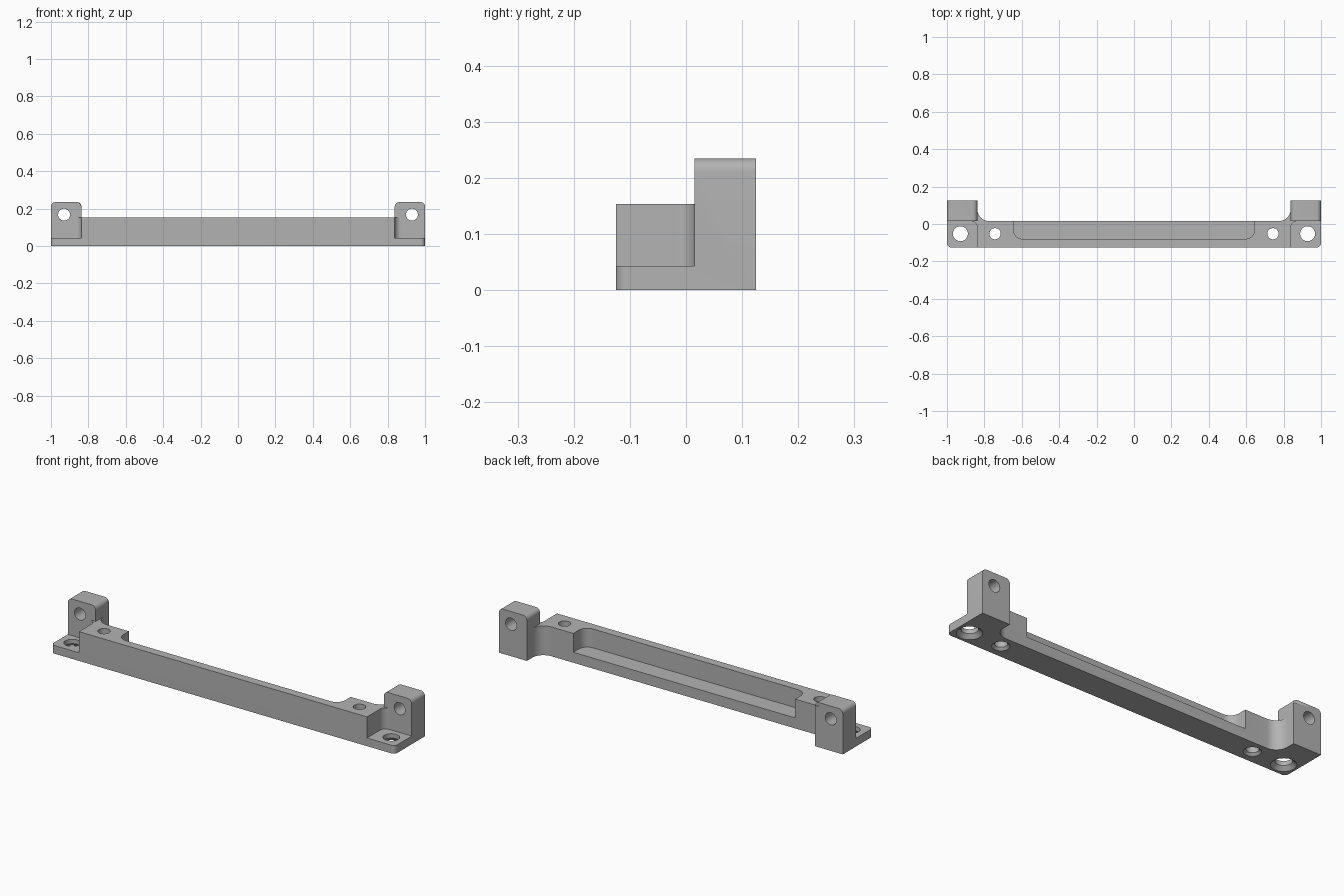
import bpy
import bmesh
from math import cos, sin, radians
from mathutils import Matrix

cube = bpy.data.objects.get("Cube")
if cube:
    bpy.data.objects.remove(cube, do_unlink=True)

# Main sizes
FRONT, STEP, BACK = -0.125, 0.015, 0.125
INNER = 0.838
EAR_Z, FLOOR_Z, BAR_Z, TOP_Z = 0.043, 0.055, 0.154, 0.235

grey = bpy.data.materials.new("satin grey")
grey.use_nodes = True
grey.diffuse_color = (0.45, 0.45, 0.45, 1)
grey.node_tree.nodes["Principled BSDF"].inputs["Base Color"].default_value = grey.diffuse_color


def arc(cx, cy, r, start, end, steps=10):
    angles = [radians(start + (end - start) * i / steps) for i in range(steps + 1)]
    return [(cx + r * cos(a), cy + r * sin(a)) for a in angles]


def mirrored(half):
    return half + [(-x, y) for x, y in reversed(half)]


def make_object(name, bm):
    bmesh.ops.recalc_face_normals(bm, faces=bm.faces)
    mesh = bpy.data.meshes.new(name)
    bm.to_mesh(mesh)
    bm.free()
    mesh.materials.append(grey)
    obj = bpy.data.objects.new(name, mesh)
    bpy.context.collection.objects.link(obj)
    return obj


def prism(name, plan, z0, z1):
    bm = bmesh.new()
    face = bm.faces.new([bm.verts.new((x, y, z0)) for x, y in plan])
    up = bmesh.ops.extrude_face_region(bm, geom=[face])["geom"]
    bmesh.ops.translate(bm, vec=(0, 0, z1 - z0),
                        verts=[v for v in up if isinstance(v, bmesh.types.BMVert)])
    return make_object(name, bm)


def round_tool(name, centre, r1, r2, depth, along_y=False):
    bm = bmesh.new()
    matrix = Matrix.Translation(centre)
    if along_y:
        matrix = matrix @ Matrix.Rotation(radians(90), 4, "X")
    bmesh.ops.create_cone(bm, cap_ends=True, segments=40, radius1=r1,
                          radius2=r2, depth=depth, matrix=matrix)
    return make_object(name, bm)


def cut(target, tool):
    tool.hide_render = True
    mod = target.modifiers.new("cut", "BOOLEAN")
    mod.operation = "DIFFERENCE"
    mod.solver = "EXACT"
    mod.object = tool
    bpy.context.view_layer.objects.active = target
    bpy.ops.object.modifier_apply(modifier=mod.name)
    bpy.data.objects.remove(tool, do_unlink=True)


# Full footprint: rounded front corners, fillets behind the bar
outline = (arc(0.978, FRONT + 0.022, 0.022, -90, 0)
           + [(1, BACK), (INNER, BACK)]
           + arc(INNER - 0.065, STEP + 0.065, 0.065, 0, -90))
bracket = prism("mounting_bracket", mirrored(outline), 0, TOP_Z)

# Lower the bar, leaving the two uprights
above_bar = [(1.1, -0.2), (1.1, STEP), (INNER, STEP), (INNER, 0.2)]
cut(bracket, prism("above_bar_cutter", mirrored(above_bar), BAR_Z, 0.3))

# Step down to the thin end ears, with a rounded inner corner
for s in (1, -1):
    pocket = ([(INNER, -0.2), (1.1, -0.2), (1.1, STEP)]
              + arc(INNER + 0.033, STEP - 0.033, 0.033, 90, 180))
    cut(bracket, prism("ear_cutter", [(s * x, y) for x, y in pocket], EAR_Z, 0.3))

# Long recess in the back of the bar
recess = arc(0.595, -0.03, 0.05, -90, 0) + [(0.645, 0.2)]
cut(bracket, prism("recess_cutter", mirrored(recess), FLOOR_Z, 0.3))

# Round the top side edges of the uprights
bm = bmesh.new()
bm.from_mesh(bracket.data)
bmesh.ops.remove_doubles(bm, verts=bm.verts, dist=0.0001)
edges = [e for e in bm.edges
         if all(v.co.z > TOP_Z - 0.001 for v in e.verts)
         and abs(e.verts[0].co.x - e.verts[1].co.x) < 0.001]
bmesh.ops.bevel(bm, geom=edges, offset=0.024, segments=8, profile=0.5, affect="EDGES")
bm.to_mesh(bracket.data)
bm.free()

# Screw holes, countersunk from below, and cross holes in the uprights
for s in (1, -1):
    for x, r, sink in ((0.928, 0.04, 0.06), (0.743, 0.03, 0.042)):
        cut(bracket, round_tool("hole_cutter", (s * x, -0.052, 0.1), r, r, 0.4))
        # Tool starts one sink height below the base
        cut(bracket, round_tool("sink_cutter", (s * x, -0.052, 0),
                                2 * sink - r, r, 2 * (sink - r)))
    cut(bracket, round_tool("cross_cutter", (s * 0.93, 0.07, 0.168),
                            0.032, 0.032, 0.2, along_y=True))

bpy.ops.object.select_all(action="DESELECT")
bracket.select_set(True)
bpy.context.view_layer.objects.active = bracket
bpy.ops.object.shade_smooth_by_angle(angle=radians(30))
